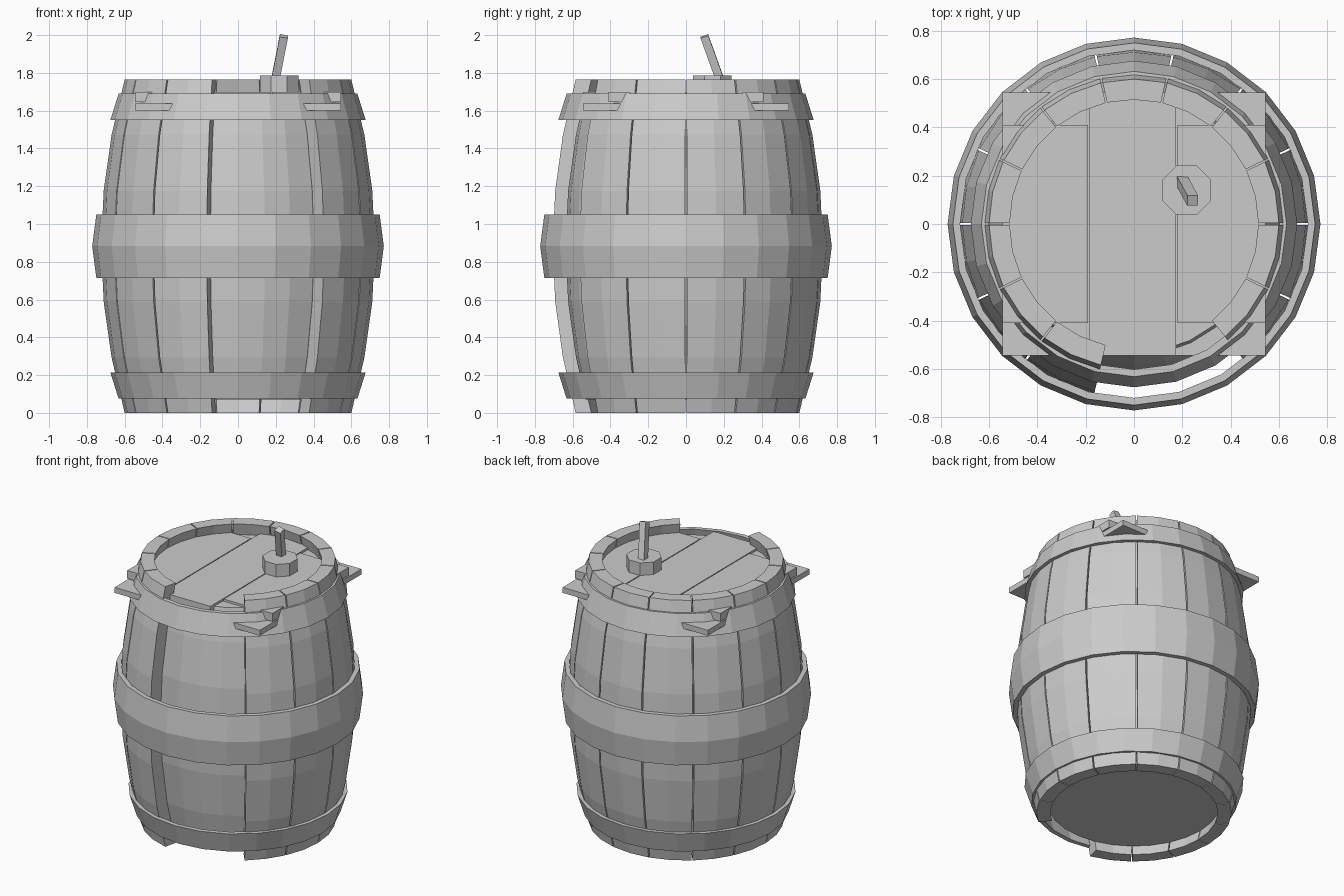
import bpy, bmesh
from math import sin, cos, pi, tau
from mathutils import Vector, Matrix

if "Cube" in bpy.data.objects:
    bpy.data.objects.remove(bpy.data.objects["Cube"])

H = 1.765
MID = H / 2
SIDES = 14


def outer(z):
    """Bulging barrel radius at height z."""
    return 0.725 - 0.125 * ((z - MID) / MID) ** 2


def finish(name, bm):
    bmesh.ops.recalc_face_normals(bm, faces=bm.faces)
    me = bpy.data.meshes.new(name)
    bm.to_mesh(me)
    bm.free()
    ob = bpy.data.objects.new(name, me)
    bpy.context.collection.objects.link(ob)
    return ob


def sweep(name, profile, angles, full):
    """Turn a closed (r, z) profile through the given angles."""
    bm = bmesh.new()
    rings = [[bm.verts.new((r * cos(a), r * sin(a), z)) for r, z in profile]
             for a in angles]
    n, m = len(profile), len(rings)
    for i in range(m if full else m - 1):
        a, b = rings[i], rings[(i + 1) % m]
        for j in range(n):
            k = (j + 1) % n
            bm.faces.new((a[j], a[k], b[k], b[j]))
    if not full:
        # end caps, split into strips
        h = n // 2
        for ring in (rings[0], rings[-1]):
            for j in range(h - 1):
                bm.faces.new((ring[j], ring[j + 1], ring[n - 2 - j], ring[n - 1 - j]))
    return finish(name, bm)


def box(name, lo, hi):
    bm = bmesh.new()
    bmesh.ops.create_cube(bm, size=1)
    lo, hi = Vector(lo), Vector(hi)
    bmesh.ops.transform(bm, verts=bm.verts,
                        matrix=Matrix.Translation((lo + hi) / 2) @ Matrix.Diagonal((*(hi - lo), 1)))
    return finish(name, bm)


# Staves, two of them missing at the front
heights = [H * i / 6 for i in range(7)]
stave_profile = ([(outer(z), z) for z in heights]
                 + [(outer(z) - 0.085, z) for z in reversed(heights)])
step, gap = tau / SIDES, 0.006
for i in range(SIDES):
    if i in (10, 11):
        continue
    a = i * step
    sweep(f"stave_{i + 1}", stave_profile, [a + gap, a + step / 2, a + step - gap], False)

# Solid inner body seen through the missing staves
bm = bmesh.new()
zs = [0.07] + heights[1:-1] + [1.685]
rings = [[bm.verts.new(((outer(z) - 0.087) * cos(tau * k / 28),
                        (outer(z) - 0.087) * sin(tau * k / 28), z)) for k in range(28)] for z in zs]
for a, b in zip(rings, rings[1:]):
    for k in range(28):
        bm.faces.new((a[k], a[(k + 1) % 28], b[(k + 1) % 28], b[k]))
bm.faces.new(rings[0])
bm.faces.new(rings[-1])
finish("inner_body", bm)

# Hoops
ring24 = [tau * k / 24 for k in range(24)]
sweep("middle_hoop", [(0.75, 0.715), (0.772, MID), (0.75, 1.05),
                      (0.72, 1.05), (0.742, MID), (0.72, 0.715)], ring24, True)
top = [(0.676, 1.55), (0.632, 1.69), (0.602, 1.69), (0.646, 1.55)]
sweep("top_hoop", top, ring24, True)
sweep("bottom_hoop", [(r, H - z) for r, z in top], ring24, True)

# Lid boards: three planks over a square board whose corners poke out
box("lid_plank_left", (-0.545, -0.41, 1.645), (-0.19, 0.41, 1.7))
box("lid_plank_centre", (-0.184, -0.545, 1.645), (0.174, 0.545, 1.7))
box("lid_plank_right", (0.18, -0.41, 1.645), (0.545, 0.41, 1.7))
box("lid_under_board", (-0.545, -0.545, 1.6), (0.545, 0.545, 1.637))

# Octagonal bung
bm = bmesh.new()
bmesh.ops.create_cone(bm, cap_ends=True, segments=8, radius1=0.11, radius2=0.11, depth=0.1,
                      matrix=Matrix.Translation((0.218, 0.14, 1.735)) @ Matrix.Rotation(pi / 8, 4, 'Z'))
finish("bung", bm)

# Slanted peg in the bung
p, q = Vector((0.195, 0.185, 1.75)), Vector((0.243, 0.097, 1.994))
d = q - p
peg = box("bung_peg", (-0.022, -0.022, 0), (0.022, 0.022, d.length))
shear = Matrix.Translation(p) @ Vector((0, 0, 1)).rotation_difference(d).to_matrix().to_4x4()
peg.data.transform(shear)
